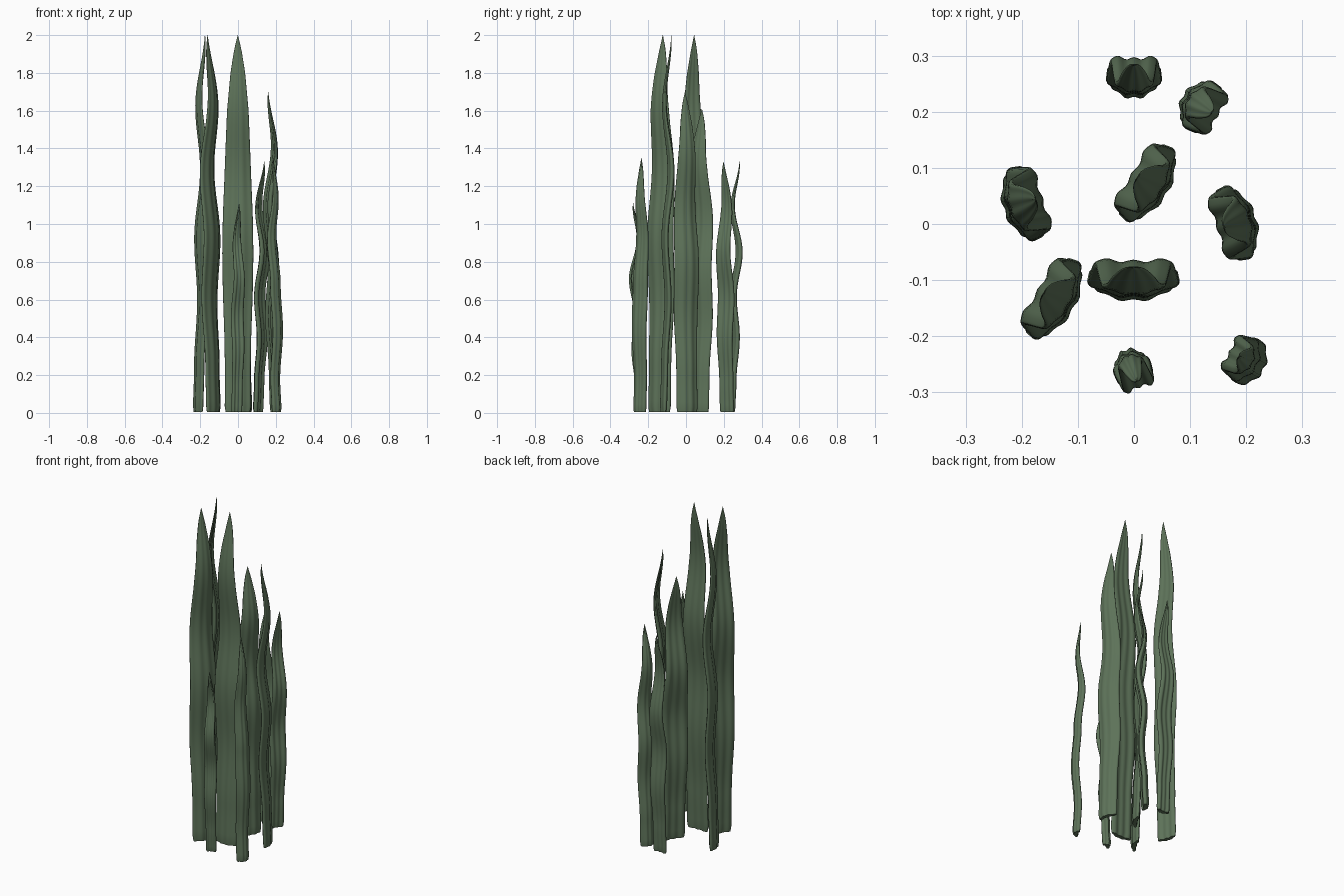
import bpy, math

if "Cube" in bpy.data.objects:
    bpy.data.objects.remove(bpy.data.objects["Cube"])

mat = bpy.data.materials.new("weed_green")
mat.diffuse_color = (0.11, 0.17, 0.10, 1)
mat.use_nodes = True
mat.node_tree.nodes["Principled BSDF"].inputs["Base Color"].default_value = mat.diffuse_color

# Half-width of a blade along its height (fraction of height, fraction of width)
PROFILE = [(0, .78), (.015, .84), (.1, .82), (.2, .86), (.32, .96), (.42, 1), (.52, .96),
           (.62, .86), (.72, .77), (.8, .69), (.9, .47), (.96, .24), (1, .01)]
# Sideways ripple along the height: gentle near the base, stronger above
RIPPLE = [(0, -.022), (.12, -.016), (.3, .002), (.46, -.014), (.64, .017), (.82, -.018), (1, .018)]
SLOW_RIPPLE = [(0, -.012), (.13, -.004), (.32, -.02), (.5, -.006), (.69, .017), (.85, -.006), (1, .01)]
ROWS, SIDE = 64, 24


def sample(table, t, smooth=False):
    for (a, va), (b, vb) in zip(table, table[1:]):
        if t <= b:
            f = (t - a) / (b - a)
            if smooth:
                f = (1 - math.cos(math.pi * f)) / 2
            return va + (vb - va) * f
    return table[-1][1]


def blade(name, x, y, height, width, angle, ripple_table=RIPPLE):
    """Thick ribbon with a curled, fluted section, rippling along its height."""
    ca, sa = math.cos(math.radians(angle)), math.sin(math.radians(angle))
    verts, faces = [], []
    n = 2 * SIDE
    for r in range(ROWS + 1):
        t = r / ROWS
        z = 0.004 + t * (height - 0.004)
        half = width / 2 * sample(PROFILE, t)
        shrink = min(1, (1 - t) / 0.35) ** 0.7
        thick = 0.016 * max(shrink, 0.06)
        if r == 0:
            thick *= 0.75
        ripple = sample(ripple_table, t, True) - 0.002
        for k in range(n):
            a = 2 * math.pi * k / n
            u, s = math.cos(a), math.sin(a)
            side = math.copysign(abs(s) ** 0.7, s) if abs(s) > 1e-6 else 0
            mid = (0.012 * u * u - 0.004 + 0.0025 * math.cos(3 * math.pi * u)) * shrink
            p, q = u * half, ripple + mid + side * thick
            verts.append((x + p * ca - q * sa, y + p * sa + q * ca, z))
    for r in range(ROWS):
        for k in range(n):
            a, b = r * n + k, r * n + (k + 1) % n
            faces.append((a, b, b + n, a + n))
    # closed base and tip, strip by strip across the ribbon
    for base, flip in ((0, True), (ROWS * n, False)):
        for k in range(SIDE):
            ids = [k, k + 1, n - k - 1, (n - k) % n]
            ids = list(dict.fromkeys(base + i for i in ids))
            if len(ids) > 2:
                faces.append(ids[::-1] if flip else ids)
    me = bpy.data.meshes.new(name)
    me.from_pydata(verts, [], faces)
    me.materials.append(mat)
    ob = bpy.data.objects.new(name, me)
    bpy.context.collection.objects.link(ob)
    bpy.context.view_layer.objects.active = ob
    ob.select_set(True)
    bpy.ops.object.shade_smooth_by_angle(angle=math.radians(60))
    ob.select_set(False)


# name, x, y, height, width, angle of the broad side
for args in [
    ("blade_back", 0.0, 0.268, 1.33, 0.100, 0),
    ("blade_back_right", 0.125, 0.207, 1.33, 0.098, 240),
    ("blade_middle", 0.02, 0.075, 1.61, 0.155, 58),
    ("blade_left", -0.19, 0.038, 2.0, 0.138, -72),
    ("blade_right", 0.175, 0.0, 1.70, 0.138, 108),
    ("blade_front_left", -0.147, -0.131, 2.0, 0.160, 60),
    ("blade_front_middle", -0.001, -0.093, 2.0, 0.165, 0),
    ("blade_front", 0.0, -0.265, 1.11, 0.070, 200),
    ("blade_front_right", 0.194, -0.24, 1.35, 0.088, 62, SLOW_RIPPLE),
]:
    blade(*args)
